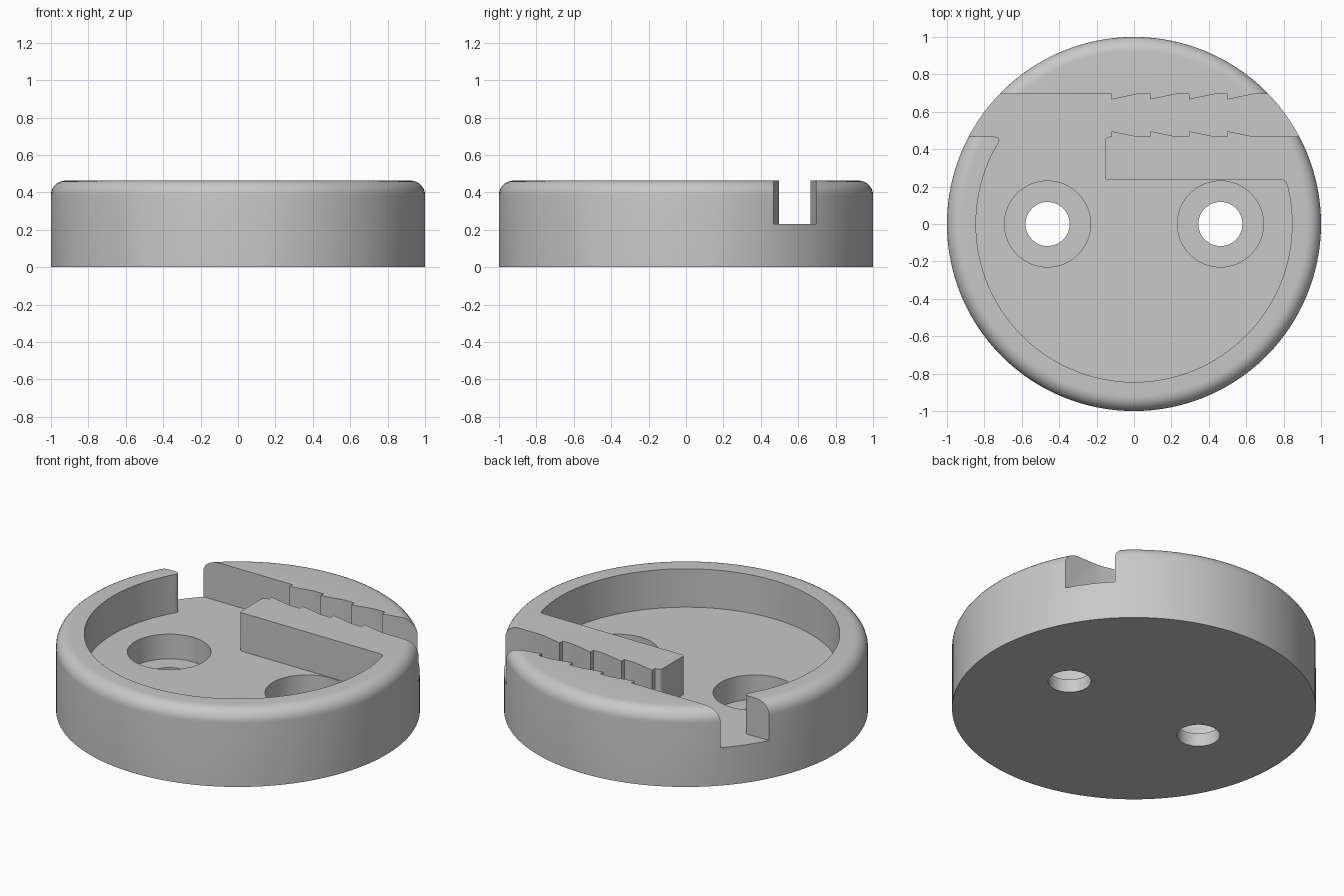
import bpy, bmesh, math
from mathutils import Vector

if "Cube" in bpy.data.objects:
    bpy.data.objects.remove(bpy.data.objects["Cube"])

HEIGHT, FLOOR, LEDGE = 0.463, 0.23, 0.08
EDGE = 0.077          # rounding of the top rim
INNER = 0.845         # radius of the pocket
SLOT_BACK, SLOT_FRONT, BLOCK_FRONT = 0.695, 0.467, 0.235
BLOCK_LEFT = -0.155
TEETH = [-0.12 + 0.207 * i for i in range(4)]
TOOTH_LENGTH, TOOTH_DEPTH = 0.14, 0.029

grey = bpy.data.materials.new("plain grey")
grey.use_nodes = True
COLOUR = (0.58, 0.58, 0.58, 1)
grey.diffuse_color = COLOUR
grey.node_tree.nodes["Principled BSDF"].inputs["Base Color"].default_value = COLOUR


def make_object(name, bm):
    bmesh.ops.recalc_face_normals(bm, faces=bm.faces)
    mesh = bpy.data.meshes.new(name)
    bm.to_mesh(mesh)
    bm.free()
    mesh.materials.append(grey)
    obj = bpy.data.objects.new(name, mesh)
    bpy.context.collection.objects.link(obj)
    return obj


def prism(name, outline, bottom, top):
    bm = bmesh.new()
    face = bm.faces.new([bm.verts.new((x, y, bottom)) for x, y in outline])
    grown = bmesh.ops.extrude_face_region(bm, geom=[face])["geom"]
    verts = [v for v in grown if isinstance(v, bmesh.types.BMVert)]
    bmesh.ops.translate(bm, vec=(0, 0, top - bottom), verts=verts)
    return make_object(name, bm)


def arc(radius, start, end, steps, cx=0.0):
    return [(cx + radius * math.cos(a), radius * math.sin(a))
            for a in (start + (end - start) * i / steps for i in range(steps + 1))]


def rounded(before, corner, after, size, steps=6):
    """Points that round the corner between two straight runs."""
    b, c, a = Vector(before), Vector(corner), Vector(after)
    p, q = c + (b - c).normalized() * size, c + (a - c).normalized() * size
    ts = [i / steps for i in range(steps + 1)]
    return [tuple(p * (1 - t) ** 2 + c * 2 * t * (1 - t) + q * t * t) for t in ts]


def teeth(base, depth):
    points = []
    for x in TEETH:
        points += [(x, base), (x, base + depth), (x + TOOTH_LENGTH, base)]
    return points


# Disc with a rounded top rim, lathed from a half profile
profile = [(0, 0), (1, 0)]
profile += [(1 - EDGE + EDGE * math.cos(a), HEIGHT - EDGE + EDGE * math.sin(a))
            for a in (math.pi / 2 * i / 8 for i in range(9))]
profile.append((0, HEIGHT))
bm = bmesh.new()
verts = [bm.verts.new((r, 0, z)) for r, z in profile]
edges = [bm.edges.new(pair) for pair in zip(verts, verts[1:])]
bmesh.ops.spin(bm, geom=verts + edges, cent=(0, 0, 0), axis=(0, 0, 1),
               angle=math.tau, steps=128, use_duplicate=False)
bmesh.ops.remove_doubles(bm, verts=bm.verts, dist=0.0001)
body = make_object("cleat_body", bm)

# Outline of the pocket joined to the toothed slot
right_angle = math.asin(BLOCK_FRONT / INNER)
left_angle = math.asin(SLOT_FRONT / INNER)
right_corner = (INNER * math.cos(right_angle), BLOCK_FRONT)
left_corner = (-INNER * math.cos(left_angle), SLOT_FRONT)
sweep = arc(INNER, right_angle - 0.035, -math.pi - left_angle + 0.06, 96)
block_back = (BLOCK_LEFT, SLOT_FRONT)
block_corner = (BLOCK_LEFT, BLOCK_FRONT)

outline = [(-1.2, SLOT_BACK)] + teeth(SLOT_BACK, -TOOTH_DEPTH)
outline += [(1.2, SLOT_BACK), (1.2, SLOT_FRONT)]
outline += teeth(SLOT_FRONT, TOOTH_DEPTH)[::-1]
outline += rounded((0, SLOT_FRONT), block_back, block_corner, 0.03)
outline += rounded(block_back, block_corner, right_corner, 0.02)
outline += rounded(block_corner, right_corner, sweep[0], 0.025)
outline += sweep
outline += rounded(sweep[-1], left_corner, (-1.2, SLOT_FRONT), 0.045)
outline.append((-1.2, SLOT_FRONT))
cutters = [prism("pocket_cutter", outline, FLOOR, 0.7)]

# Two counterbored screw holes
for side, label in ((-1, "right"), (1, "left")):
    for part, radius, bottom in (("counterbore", 0.23, LEDGE), ("hole", 0.118, -0.1)):
        circle = arc(radius, 0, math.tau, 64, side * 0.462)[:-1]
        cutters.append(prism(f"{label}_{part}_cutter", circle, bottom, FLOOR + 0.1))

# Cut everything out of the disc
bpy.context.view_layer.objects.active = body
body.select_set(True)
for cutter in cutters:
    mod = body.modifiers.new(cutter.name, "BOOLEAN")
    mod.operation, mod.solver, mod.object = "DIFFERENCE", "EXACT", cutter
    bpy.ops.object.modifier_apply(modifier=mod.name)
    bpy.data.objects.remove(cutter)

bpy.ops.object.shade_smooth_by_angle(angle=math.radians(30))
